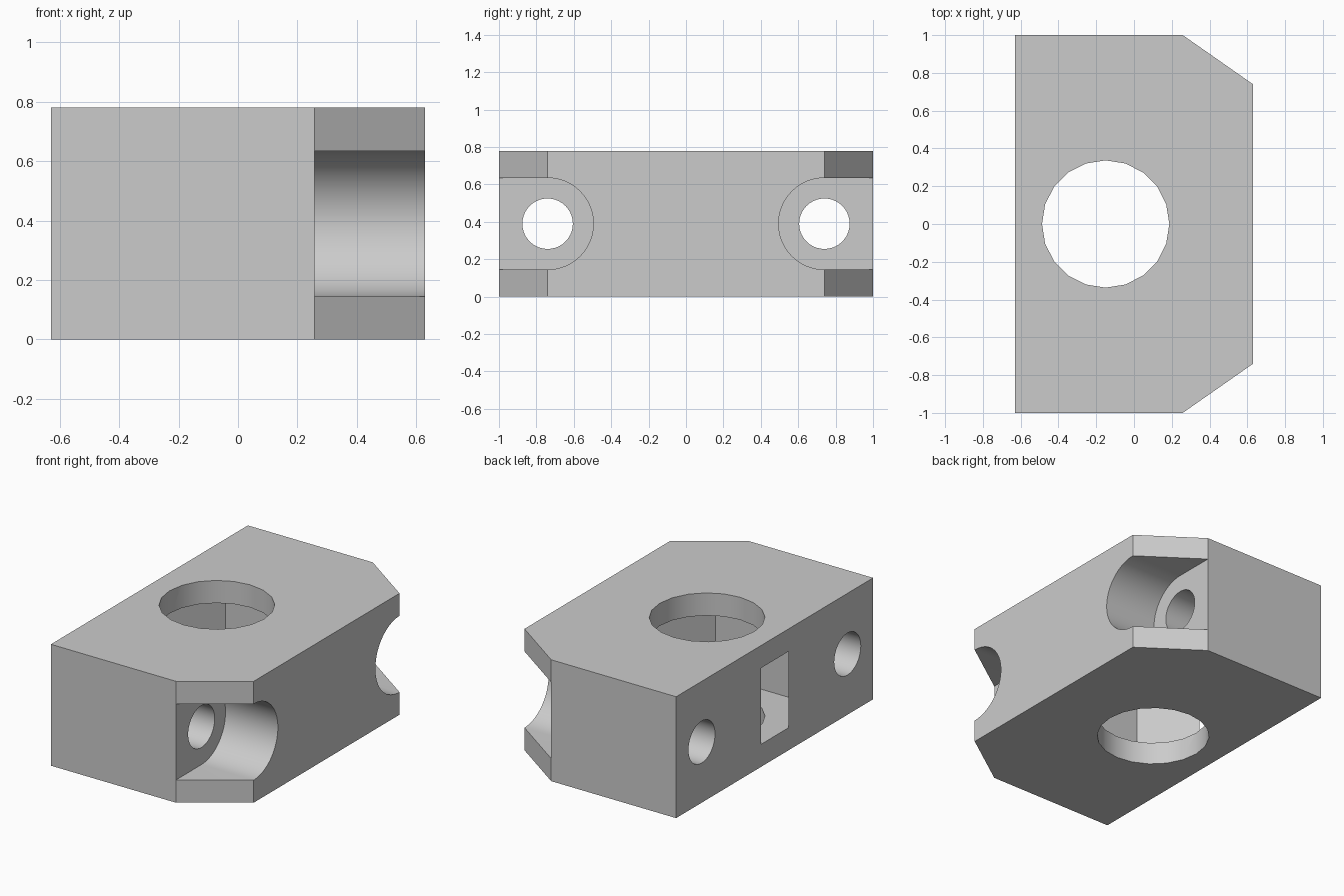
import bpy
import bmesh
from math import sin, cos, pi
from mathutils import Vector

if "Cube" in bpy.data.objects:
    bpy.data.objects.remove(bpy.data.objects["Cube"])

HALF_X, HALF_Y, HEIGHT = 0.63, 1.0, 0.78
FLOOR_X, CHAMFER_Y = 0.258, 0.74      # chamfer start, also the recess floor
BORE_X, MID_Z = -0.15, HEIGHT / 2
RECESS_R, BOLT_R = 0.245, 0.135

grey = bpy.data.materials.new("plain grey")
grey.use_nodes = True
grey.diffuse_color = (0.6, 0.6, 0.6, 1)
grey.node_tree.nodes["Principled BSDF"].inputs["Base Color"].default_value = (0.6, 0.6, 0.6, 1)


def arc(cx, cy, radius, start, sweep, count):
    """Points along an arc, without its last point."""
    return [(cx + radius * cos(start + sweep * i / count),
             cy + radius * sin(start + sweep * i / count)) for i in range(count)]


def prism(name, outline, axis, low, high):
    """Extrude a flat outline along x (outline in y, z) or z (outline in x, y)."""
    bm = bmesh.new()
    place = (lambda a, b: (low, a, b)) if axis == "x" else (lambda a, b: (a, b, low))
    face = bm.faces.new([bm.verts.new(place(a, b)) for a, b in outline])
    top = bmesh.ops.extrude_face_region(bm, geom=[face])["geom"]
    offset = Vector((high - low, 0, 0) if axis == "x" else (0, 0, high - low))
    bmesh.ops.translate(bm, vec=offset, verts=[v for v in top if isinstance(v, bmesh.types.BMVert)])
    bmesh.ops.recalc_face_normals(bm, faces=bm.faces)
    mesh = bpy.data.meshes.new(name)
    bm.to_mesh(mesh)
    bm.free()
    mesh.materials.append(grey)
    obj = bpy.data.objects.new(name, mesh)
    bpy.context.collection.objects.link(obj)
    return obj


# Block with two chamfered corners
block = prism("clamp_block", [
    (-HALF_X, -HALF_Y), (FLOOR_X, -HALF_Y), (HALF_X, -CHAMFER_Y),
    (HALF_X, CHAMFER_Y), (FLOOR_X, HALF_Y), (-HALF_X, HALF_Y)], "z", 0, HEIGHT)

# Vertical bore and hexagonal nut pocket that opens on the flat long side
cutters = [
    prism("bore_cutter", arc(BORE_X, 0, 0.337, 0, 2 * pi, 20), "z", -0.1, HEIGHT + 0.1),
    prism("nut_pocket_cutter", arc(BORE_X, 0, 0.56, 0, 2 * pi, 6), "z",
          MID_Z - RECESS_R, MID_Z + RECESS_R),
]

# Bolt holes and round-ended recesses at both chamfers
for side in (-1, 1):
    y = side * CHAMFER_Y
    cutters.append(prism("bolt_hole_cutter", arc(y, MID_Z, BOLT_R, 0, 2 * pi, 40), "x", -0.8, 0.8))
    outline = arc(y, MID_Z, RECESS_R, pi / 2, side * pi, 32)
    outline += [(y, MID_Z - RECESS_R), (side * 1.1, MID_Z - RECESS_R), (side * 1.1, MID_Z + RECESS_R)]
    cutters.append(prism("recess_cutter", outline, "x", FLOOR_X, 0.8))

bpy.ops.object.select_all(action="DESELECT")
block.select_set(True)
bpy.context.view_layer.objects.active = block
for cutter in cutters:
    cutter.hide_render = True
    mod = block.modifiers.new("cut", "BOOLEAN")
    mod.operation, mod.solver, mod.object = "DIFFERENCE", "EXACT", cutter
    bpy.ops.object.modifier_apply(modifier=mod.name)
    bpy.data.objects.remove(cutter)

bpy.ops.object.shade_smooth_by_angle(angle=pi / 6)
